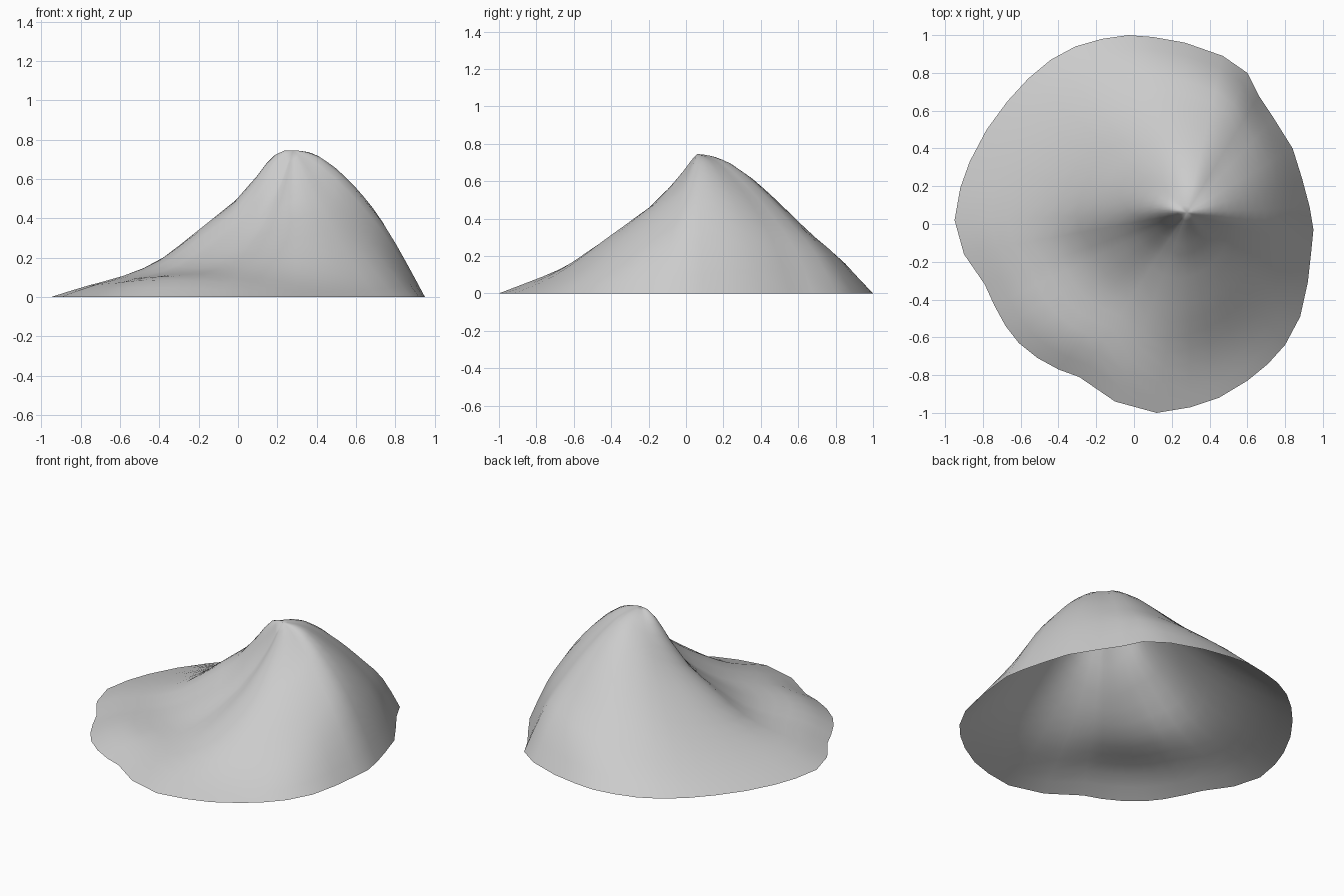
import bpy, bmesh, math

if "Cube" in bpy.data.objects:
    bpy.data.objects.remove(bpy.data.objects["Cube"])

# Ground outline seen from above, counter-clockwise from the right
RIM = [(.95,-.03),(.93,.09),(.89,.24),(.84,.40),(.74,.56),(.66,.68),(.60,.80),
       (.47,.89),(.27,.96),(.10,.99),(-.03,1),(-.17,.98),(-.31,.94),(-.44,.87),
       (-.56,.77),(-.67,.65),(-.78,.50),(-.87,.33),(-.92,.19),(-.95,.02),
       (-.90,-.16),(-.79,-.32),(-.74,-.43),(-.68,-.54),(-.61,-.63),(-.51,-.71),
       (-.40,-.77),(-.29,-.81),(-.10,-.94),(.12,-1),(.30,-.97),(.45,-.92),
       (.60,-.83),(.71,-.74),(.80,-.64),(.88,-.49),(.92,-.31),(.94,-.13)]
PEAK = (.28, .06, .745)

# Slope heights at fractions T of the way from peak to rim, by compass angle
T = [0, .08, .16, .26, .40, .55, .70, .85, 1]
SLOPES = [
    (0,   [.738, .725, .69, .615, .51, .38, .20]),
    (45,  [.738, .72, .68, .60, .505, .385, .24]),
    (90,  [.735, .71, .66, .56, .43, .30, .185]),
    (135, [.72, .65, .56, .425, .29, .18, .085]),
    (175, [.72, .60, .46, .34, .195, .11, .055]),
    (225, [.60, .475, .35, .23, .145, .115, .09]),
    (275, [.64, .55, .45, .35, .245, .135, .055]),
    (318, [.69, .62, .54, .44, .33, .22, .11]),
]


def catmull(a, b, c, d, u):
    return b + .5*u*(c - a + u*(2*a - 5*b + 4*c - d + u*(3*(b - c) + d - a)))


def slope_at(angle):
    """Blend neighbouring slope profiles around the peak with a spline."""
    n = len(SLOPES)
    for i in range(n):
        a0, a1 = SLOPES[i][0], SLOPES[(i + 1) % n][0]
        span = (a1 - a0) % 360
        off = (angle - a0) % 360
        if off < span:
            four = [SLOPES[(i + k) % n][1] for k in (-1, 0, 1, 2)]
            return [PEAK[2]] + [catmull(*h, off/span) for h in zip(*four)] + [0]


def smooth_radial(values):
    """Two samples per interval, interpolated as a spline."""
    out = []
    for i in range(len(values) - 1):
        a = values[i - 1] if i else values[0]
        d = values[i + 2] if i + 2 < len(values) else 2*values[-1] - values[-2]
        out += [values[i], catmull(a, values[i], values[i + 1], d, .5)]
    return out + [values[-1]]


# Mound: spokes from the peak to the rim, open underneath
bm = bmesh.new()
peak = bm.verts.new(PEAK)
fractions = []
for a, b in zip(T, T[1:]):
    fractions += [a, (a + b)/2]
fractions.append(1)
spokes = []
for x, y in RIM:
    dx, dy = x - PEAK[0], y - PEAK[1]
    heights = smooth_radial(slope_at(math.degrees(math.atan2(dy, dx)) % 360))
    spokes.append([bm.verts.new((PEAK[0] + dx*t, PEAK[1] + dy*t, max(0, z)))
                   for t, z in zip(fractions[1:], heights[1:])])
for i, s in enumerate(spokes):
    n = spokes[(i + 1) % len(spokes)]
    bm.faces.new((peak, s[0], n[0]))
    for k in range(len(s) - 1):
        bm.faces.new((s[k], s[k + 1], n[k + 1], n[k]))

# Gentle smoothing of the slopes, keeping peak and rim fixed
inner = [v for s in spokes for v in s[1:-1]]
for _ in range(2):
    bmesh.ops.smooth_vert(bm, verts=inner, factor=.3,
                          use_axis_x=False, use_axis_y=False, use_axis_z=True)
for f in bm.faces:
    f.smooth = True
mesh = bpy.data.meshes.new("mound")
bm.to_mesh(mesh)
bm.free()
bpy.context.collection.objects.link(bpy.data.objects.new("mound", mesh))
